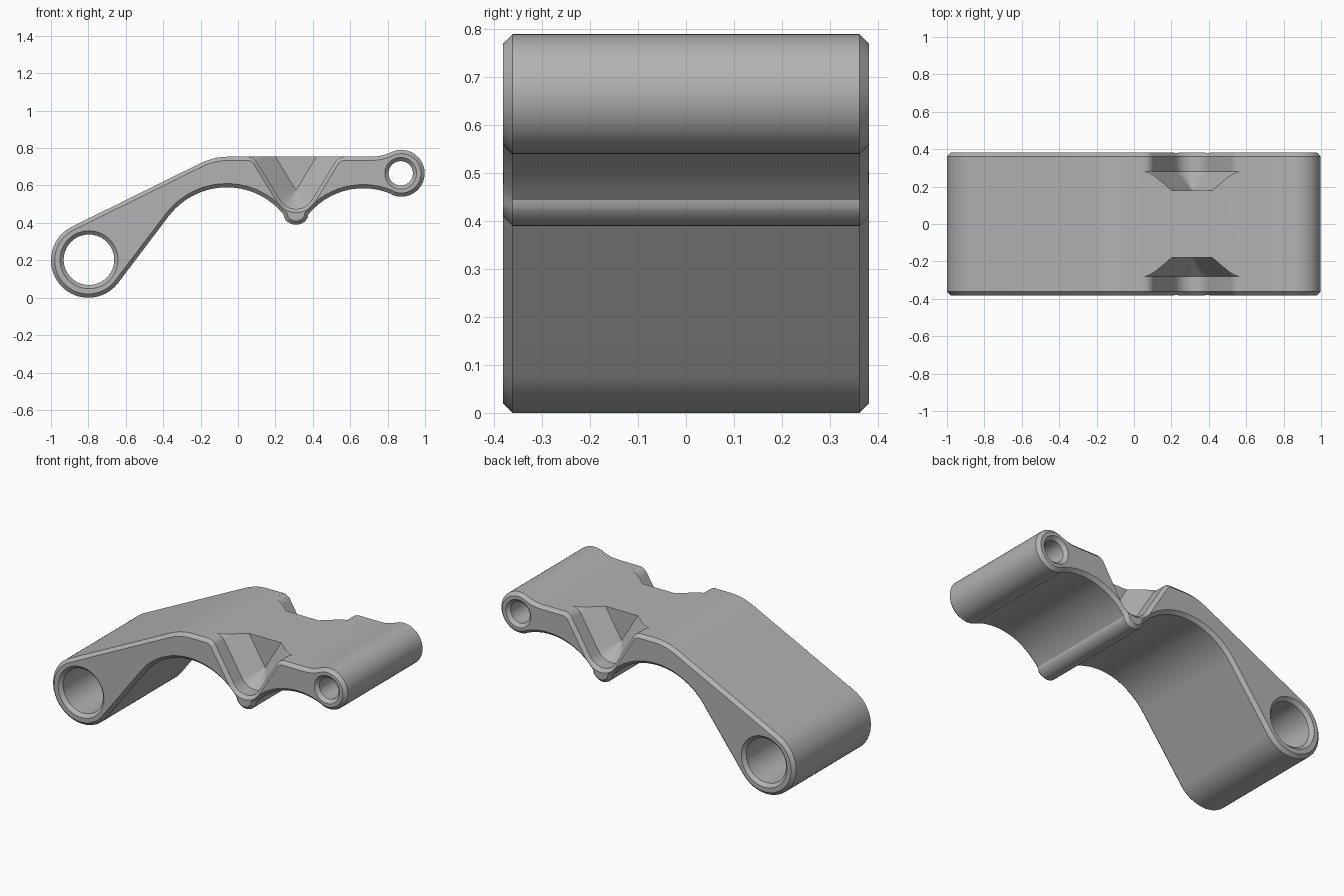
import bpy
import bmesh
from math import sin, cos, radians
from mathutils import Vector

cube = bpy.data.objects.get("Cube")
if cube:
    bpy.data.objects.remove(cube)

HALF = 0.382      # half width of the part
BEVEL = 0.02      # edge chamfer
TOP = 0.754       # flat top height

grey = bpy.data.materials.new("plain grey")
grey.use_nodes = True
colour = (0.45, 0.45, 0.45, 1)
grey.diffuse_color = colour
grey.node_tree.nodes["Principled BSDF"].inputs["Base Color"].default_value = colour


def arc(cx, cz, r, start, end, step=5):
    """Points on an arc in the xz plane, angles in degrees."""
    n = max(2, round(abs(end - start) / step))
    angles = [radians(start + (end - start) * i / n) for i in range(n + 1)]
    return [(cx + r * cos(a), cz + r * sin(a)) for a in angles]


def inset(points, distance):
    """Move a counter-clockwise outline inwards."""
    result = []
    for i, point in enumerate(points):
        p = Vector(point)
        before = (p - Vector(points[i - 1])).normalized()
        after = (Vector(points[(i + 1) % len(points)]) - p).normalized()
        t = (before + after).normalized()
        scale = distance / max(0.5, t.dot(before))
        result.append((p.x - t.y * scale, p.y + t.x * scale))
    return result


def loft(name, sections):
    """Closed solid through (y, outline) sections."""
    bm = bmesh.new()
    rings = [[bm.verts.new((x, y, z)) for x, z in pts] for y, pts in sections]
    for a, b in zip(rings, rings[1:]):
        for i in range(len(a)):
            bm.faces.new((a[i - 1], a[i], b[i], b[i - 1]))
    bm.faces.new(rings[0])
    bm.faces.new(rings[-1])
    bmesh.ops.recalc_face_normals(bm, faces=bm.faces)
    mesh = bpy.data.meshes.new(name)
    bm.to_mesh(mesh)
    bm.free()
    mesh.materials.append(grey)
    obj = bpy.data.objects.new(name, mesh)
    bpy.context.collection.objects.link(obj)
    return obj


# Side outline of the arm: eyes, two arches and the nose between them
outline = (
    arc(-0.8, 0.2, 0.2, 116.3, 322.9)
    + arc(-0.06, 0.2, 0.39, 142.9, 39, 4)
    + arc(0.31, 0.46, 0.07, 205, 335, 8)
    + arc(0.67, 0.206, 0.379, 141, 67, 4)
    + arc(0.873, 0.665, 0.125, 247, 475.5, 6)
    + arc(0.714, 0.998, 0.244, 295, 270)
    + arc(-0.05, 0.414, 0.34, 90, 116.3)
)
trimmed = inset(outline, BEVEL)
body = loft("rocker_arm", [(-HALF, trimmed), (BEVEL - HALF, outline),
                           (HALF - BEVEL, outline), (HALF, trimmed)])

cutters = []

# Through holes with chamfered rims
for name, x, z, r in (("large_bore", -0.797, 0.203, 0.135),
                      ("small_bore", 0.87, 0.665, 0.065)):
    wide = arc(x, z, r + BEVEL * 1.5, 0, 355)
    hole = arc(x, z, r, 0, 355)
    end = HALF + BEVEL / 2
    cutters.append(loft(name, [(-end, wide), (BEVEL - HALF, hole),
                               (HALF - BEVEL, hole), (end, wide)]))


def notch(depth):
    """V notch outline, shrunk by depth."""
    left = arc(0.05, 0.694, 0.06 + depth, 86, 30, 4)
    bottom = arc(0.31, 0.575, max(0.001, 0.1 - depth), 210, 330)
    right = [(0.62 - x, z) for x, z in reversed(left)]
    return left + bottom + right + [(right[-1][0], 1), (left[0][0], 1)]


# V notches on front and back, running out in a sloped wall
for side in (-1, 1):
    sections = [(side * (HALF + 0.01), notch(-BEVEL - 0.01)),
                (side * (HALF - BEVEL), notch(0))]
    for i in range(7):
        d = 0.1 * i / 6
        sections.append((side * (0.28 - d), notch(d)))
    cutters.append(loft("notch_cutter", sections))

# Cut the body and smooth it
bpy.ops.object.select_all(action='DESELECT')
bpy.context.view_layer.objects.active = body
body.select_set(True)
for cutter in cutters:
    cutter.hide_render = True
    mod = body.modifiers.new("cut", 'BOOLEAN')
    mod.operation = 'DIFFERENCE'
    mod.solver = 'EXACT'
    mod.object = cutter
    bpy.ops.object.modifier_apply(modifier=mod.name)
    bpy.data.objects.remove(cutter)
bpy.ops.object.shade_smooth_by_angle(angle=radians(25))
